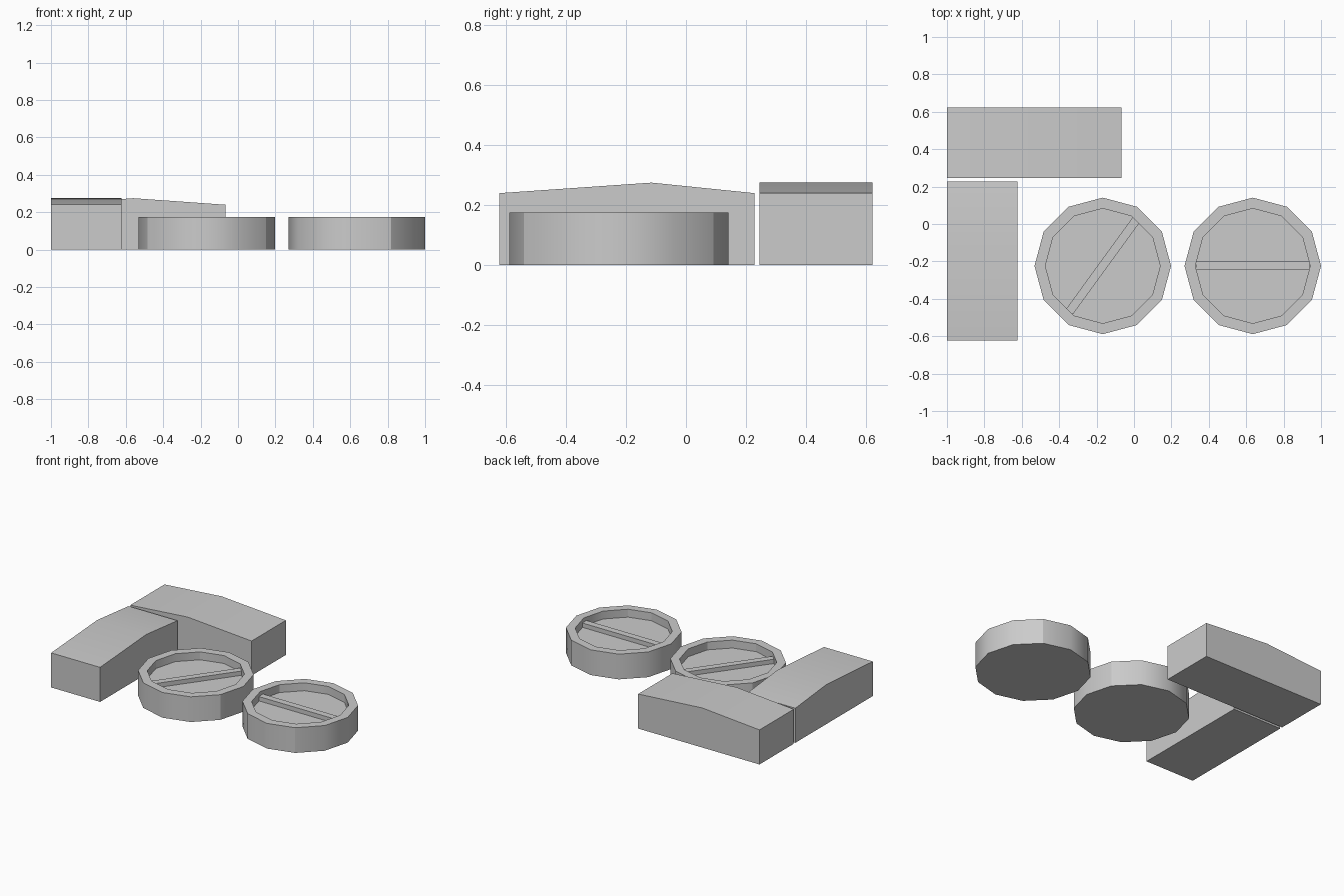
import bpy, bmesh, math
from mathutils import Matrix

if "Cube" in bpy.data.objects:
    bpy.data.objects.remove(bpy.data.objects["Cube"])

grey = bpy.data.materials.new("light_grey")
grey.diffuse_color = (0.6, 0.6, 0.6, 1)
grey.use_nodes = True
grey.node_tree.nodes["Principled BSDF"].inputs["Base Color"].default_value = grey.diffuse_color


def finish(name, bm, smooth=True):
    bmesh.ops.recalc_face_normals(bm, faces=bm.faces)
    mesh = bpy.data.meshes.new(name)
    bm.to_mesh(mesh)
    bm.free()
    mesh.materials.append(grey)
    ob = bpy.data.objects.new(name, mesh)
    bpy.context.collection.objects.link(ob)
    if smooth:
        bpy.ops.object.select_all(action='DESELECT')
        ob.select_set(True)
        bpy.context.view_layer.objects.active = ob
        bpy.ops.object.shade_smooth_by_angle(angle=math.radians(30))
    return ob


# Block with a low off-centre ridge: profile of (along, z) swept across its width
def ridged_block(name, start, peak, end, side_a, side_b, along_x):
    profile = [(start, 0), (end, 0), (end, 0.24), (peak, 0.275), (start, 0.24)]
    bm = bmesh.new()
    verts = [bm.verts.new((a, side_a, z) if along_x else (side_a, a, z)) for a, z in profile]
    face = bm.faces.new(verts)
    grown = bmesh.ops.extrude_face_region(bm, geom=[face])["geom"]
    width = side_b - side_a
    bmesh.ops.translate(bm, verts=[v for v in grown if isinstance(v, bmesh.types.BMVert)],
                        vec=(0, width, 0) if along_x else (width, 0, 0))
    finish(name, bm)


# Twelve-sided dish with a recessed floor and a bar across it
def dish(name, cx, cy, bar_angle):
    rings = [(0.365, 0), (0.365, 0.175), (0.307, 0.175), (0.307, 0.12)]
    bm = bmesh.new()
    loops = []
    for r, z in rings:
        loops.append([bm.verts.new((cx + r * math.cos(i * math.pi / 6),
                                    cy + r * math.sin(i * math.pi / 6), z)) for i in range(12)])
    for lo, hi in zip(loops, loops[1:]):
        for i in range(12):
            j = (i + 1) % 12
            bm.faces.new((lo[i], lo[j], hi[j], hi[i]))
    bm.faces.new(loops[0][::-1])
    bm.faces.new(loops[-1])
    finish(name, bm)

    bar = bmesh.new()
    place = (Matrix.Translation((cx, cy, 0.135)) @ Matrix.Rotation(bar_angle, 4, 'Z')
             @ Matrix.Diagonal((0.605, 0.046, 0.03, 1)))
    bmesh.ops.create_cube(bar, size=1, matrix=place)
    finish(name + "_bar", bar, smooth=False)


ridged_block("side_block", -0.622, -0.115, 0.228, -1.0, -0.624, False)
ridged_block("back_block", -1.0, -0.56, -0.068, 0.246, 0.622, True)
dish("inner_dish", -0.167, -0.224, math.radians(54))
dish("outer_dish", 0.635, -0.224, 0)
